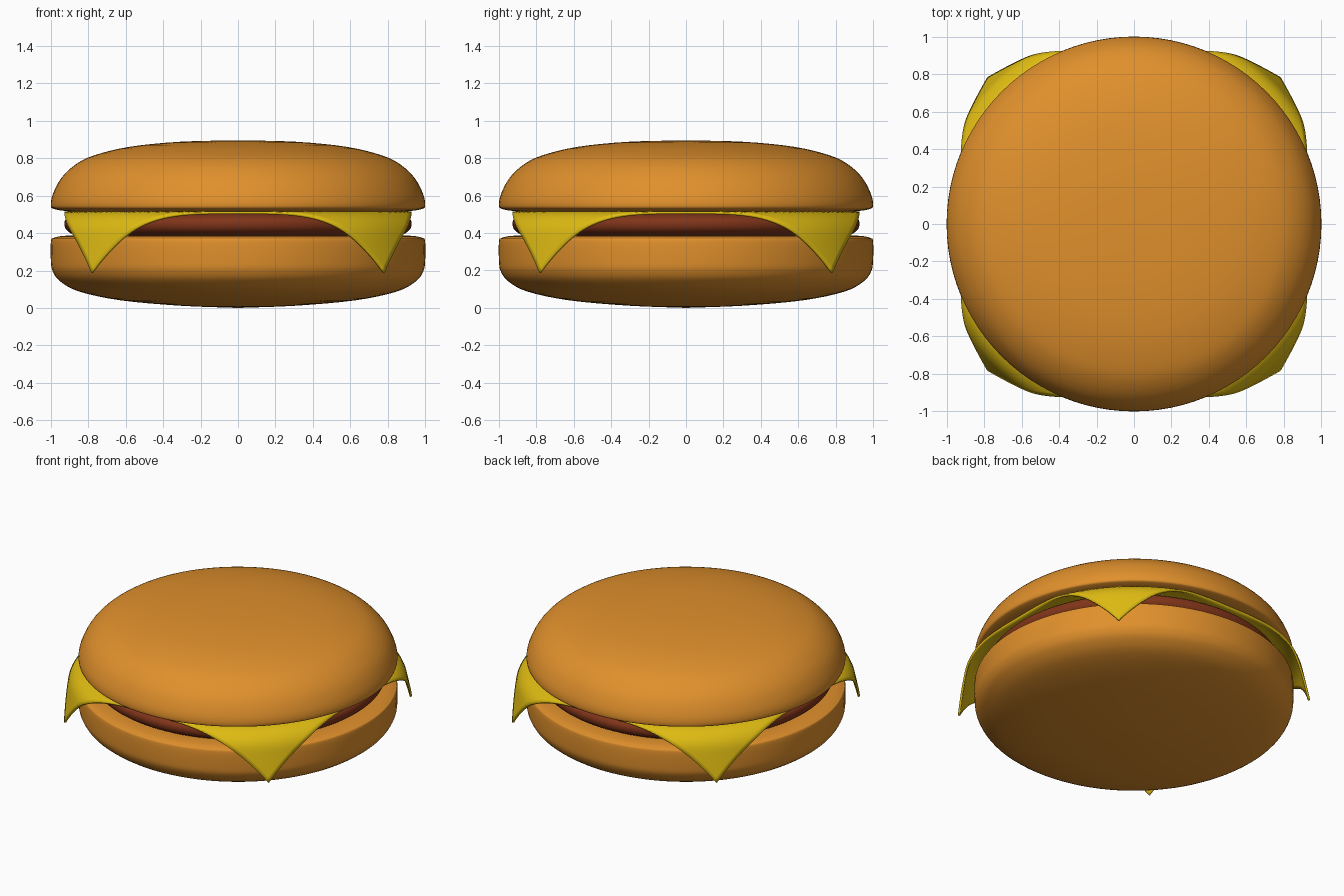
import bpy, bmesh, math
from mathutils import Vector

if "Cube" in bpy.data.objects:
    bpy.data.objects.remove(bpy.data.objects["Cube"])


def material(name, rgb):
    m = bpy.data.materials.new(name)
    m.diffuse_color = (*rgb, 1)
    m.use_nodes = True
    m.node_tree.nodes["Principled BSDF"].inputs["Base Color"].default_value = m.diffuse_color
    return m


BUN = material("bun", (0.75, 0.28, 0.025))
MEAT = material("meat", (0.22, 0.035, 0.01))
CHEESE = material("cheese", (0.74, 0.5, 0.006))


def finish(name, bm, mat, angle=50):
    bmesh.ops.recalc_face_normals(bm, faces=bm.faces)
    me = bpy.data.meshes.new(name)
    bm.to_mesh(me)
    bm.free()
    me.materials.append(mat)
    ob = bpy.data.objects.new(name, me)
    bpy.context.collection.objects.link(ob)
    bpy.ops.object.select_all(action='DESELECT')
    ob.select_set(True)
    bpy.context.view_layer.objects.active = ob
    bpy.ops.object.shade_smooth_by_angle(angle=math.radians(angle))
    return ob


def smooth_path(pts, n=4):
    # Catmull-Rom through the profile points
    p = [Vector(q) for q in pts]
    p = [2 * p[0] - p[1]] + p + [2 * p[-1] - p[-2]]
    out = []
    for a, b, c, d in zip(p, p[1:], p[2:], p[3:]):
        for i in range(n):
            t = i / n
            out.append(0.5 * (2 * b + (c - a) * t + (2 * a - 5 * b + 4 * c - d) * t**2
                              + (3 * b - a - 3 * c + d) * t**3))
    return out + [p[-2]]


def lathe(name, profile, mat, steps=96):
    bm = bmesh.new()
    vs = [bm.verts.new((max(r, 0), 0, z)) for r, z in smooth_path(profile)]
    es = [bm.edges.new(pair) for pair in zip(vs, vs[1:])]
    bmesh.ops.spin(bm, geom=vs + es, cent=(0, 0, 0), axis=(0, 0, 1),
                   angle=2 * math.pi, steps=steps)
    bmesh.ops.remove_doubles(bm, verts=bm.verts, dist=1e-4)
    return finish(name, bm, mat)


# Buns and patty as turned profiles (radius, height)
lathe("bottom_bun", [(0, 0), (0.31, 0.012), (0.63, 0.041), (0.85, 0.088), (0.95, 0.142),
                     (0.99, 0.195), (1, 0.25), (1, 0.355), (0.985, 0.374), (0.93, 0.385),
                     (0.8, 0.386), (0, 0.386)], BUN)
lathe("patty", [(0, 0.384), (0.8, 0.384), (0.87, 0.388), (0.915, 0.415), (0.928, 0.45),
                (0.915, 0.48), (0.87, 0.502), (0.8, 0.505), (0, 0.505)], MEAT)
lathe("top_bun", [(0, 0.514), (0.8, 0.514), (0.92, 0.518), (0.98, 0.528), (1, 0.545),
                  (0.99, 0.606), (0.945, 0.693), (0.87, 0.765), (0.77, 0.815), (0.58, 0.861),
                  (0.31, 0.888), (0, 0.896)], BUN)

# Cheese slice: square sheet bent down beyond the patty rim
HALF, RIM, BEND, ANG = 0.925, 0.92, 0.2, 1.36
bm = bmesh.new()
bmesh.ops.create_grid(bm, x_segments=72, y_segments=72, size=HALF)
for v in bm.verts:
    flat = v.co.xy
    s = flat.length
    r, drop = s, 0
    if s > RIM:
        arc = (s - RIM) * 1.07
        t = min(arc / BEND, 1) * ANG
        rad, rest = BEND / ANG, max(arc - BEND, 0)
        r = RIM + rad * math.sin(t) + rest * math.cos(ANG)
        drop = rad * (1 - math.cos(t)) + rest * math.sin(ANG)
    xy = flat * (r / s) if s > 0 else flat
    v.co = (xy.x, xy.y, 0.516 - drop)
cheese = finish("cheese_slice", bm, CHEESE)
mod = cheese.modifiers.new("thickness", 'SOLIDIFY')
mod.thickness = 0.014
mod.offset = -1
